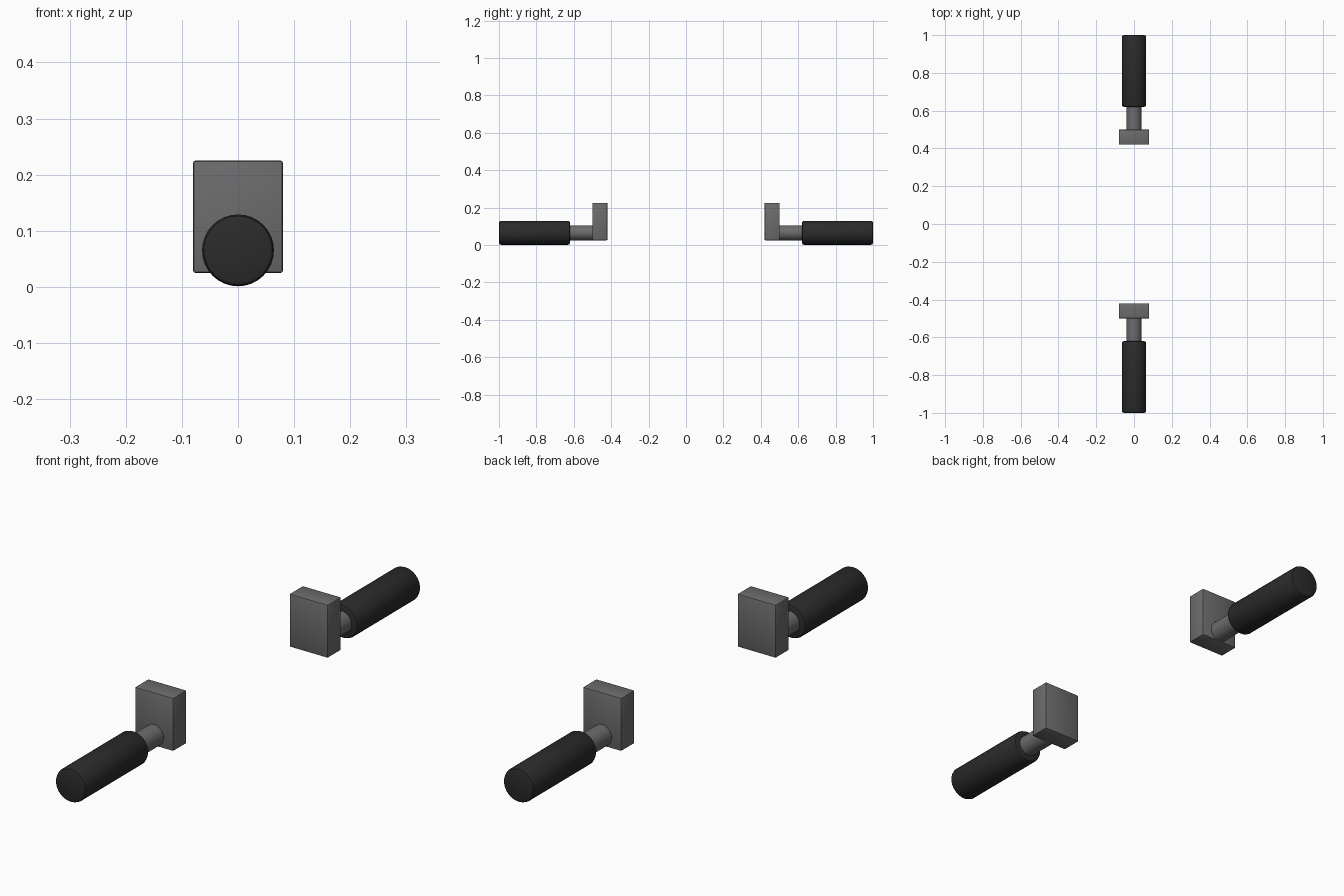
import bpy, math

if "Cube" in bpy.data.objects:
    bpy.data.objects.remove(bpy.data.objects["Cube"])

def material(name, rgb):
    m = bpy.data.materials.new(name)
    m.diffuse_color = (*rgb, 1)
    m.use_nodes = True
    m.node_tree.nodes["Principled BSDF"].inputs["Base Color"].default_value = m.diffuse_color
    return m

STEEL = material("grey steel", (0.15, 0.15, 0.155))
RUBBER = material("black rubber", (0.024, 0.024, 0.024))
AXIS_Z = 0.065  # height of the handle axis

def finish(ob, name, mat, bevel, segments):
    ob.name = name
    ob.data.materials.append(mat)
    if bevel:
        b = ob.modifiers.new("edge", 'BEVEL')
        b.width, b.segments = bevel, segments
        b.limit_method, b.angle_limit = 'ANGLE', math.radians(40)
        bpy.ops.object.modifier_apply(modifier=b.name)
    bpy.ops.object.shade_smooth_by_angle(angle=math.radians(35))

def rod(name, r, y0, y1, side, mat, bevel=0):
    bpy.ops.mesh.primitive_cylinder_add(
        vertices=32, radius=r, depth=y1 - y0,
        location=(0, side * (y0 + y1) / 2, AXIS_Z), rotation=(math.pi / 2, 0, 0))
    finish(bpy.context.object, name, mat, bevel, 2)

for side, label in ((-1, "front"), (1, "back")):
    # mounting plate
    bpy.ops.mesh.primitive_cube_add(size=1, location=(0, side * 0.46, 0.125))
    plate = bpy.context.object
    plate.scale = (0.16, 0.08, 0.2)
    bpy.ops.object.transform_apply(location=False, rotation=False, scale=True)
    finish(plate, label + "_mounting_plate", STEEL, 0.004, 2)
    # short post and rubber grip
    rod(label + "_post", 0.04, 0.49, 0.63, side, STEEL)
    rod(label + "_grip", 0.064, 0.62, 1.0, side, RUBBER, 0.01)
